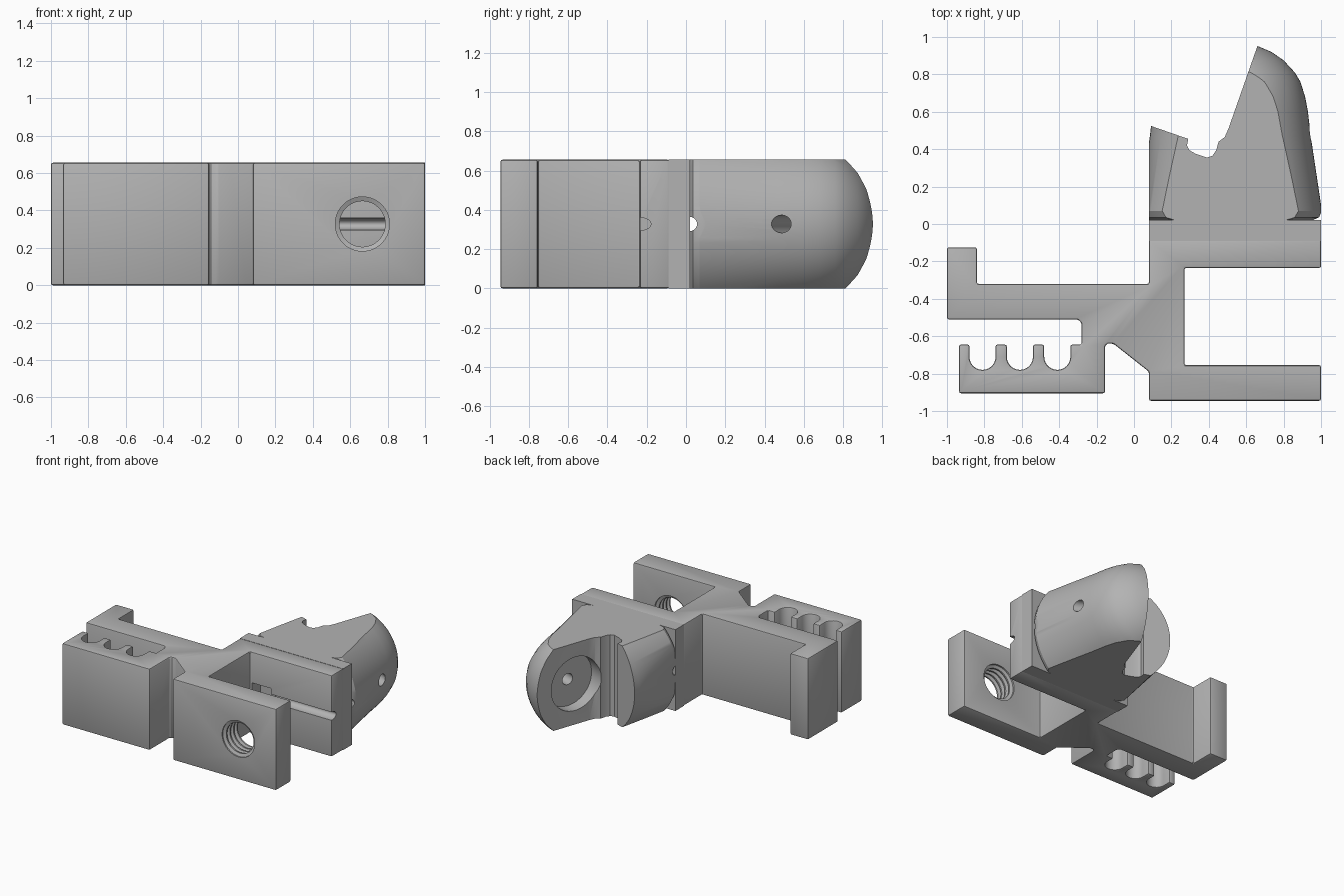
import bpy, bmesh, math
from mathutils import Vector, Matrix

cube = bpy.data.objects.get("Cube")
if cube:
    bpy.data.objects.remove(cube)

HEIGHT = 0.655
MID = HEIGHT / 2

grey = bpy.data.materials.new("plain grey")
grey.use_nodes = True
GREY = (0.45, 0.45, 0.45, 1)
grey.diffuse_color = GREY
grey.node_tree.nodes["Principled BSDF"].inputs["Base Color"].default_value = GREY


def finish(bm, name):
    bmesh.ops.recalc_face_normals(bm, faces=bm.faces)
    mesh = bpy.data.meshes.new(name)
    bm.to_mesh(mesh)
    bm.free()
    mesh.materials.append(grey)
    obj = bpy.data.objects.new(name, mesh)
    bpy.context.collection.objects.link(obj)
    return obj


def prism(name, points, low=0, high=HEIGHT):
    """Flat outline pushed up along z."""
    bm = bmesh.new()
    face = bm.faces.new([bm.verts.new((x, y, low)) for x, y in points])
    new = bmesh.ops.extrude_face_region(bm, geom=[face])["geom"]
    bmesh.ops.translate(bm, vec=(0, 0, high - low),
                        verts=[v for v in new if isinstance(v, bmesh.types.BMVert)])
    return finish(bm, name)


def lathe(name, profile, x, z, steps=96):
    """Profile of (radius, y) pairs turned around the y direction."""
    bm = bmesh.new()
    verts = [bm.verts.new((x + r, y, z)) for r, y in profile]
    edges = [bm.edges.new(pair) for pair in zip(verts, verts[1:])]
    bmesh.ops.spin(bm, geom=verts + edges, cent=(x, 0, z), axis=(0, 1, 0),
                   angle=math.tau, steps=steps)
    bmesh.ops.remove_doubles(bm, verts=bm.verts, dist=0.0001)
    return finish(bm, name)


def rod(name, centre, direction, radius, length):
    bm = bmesh.new()
    turn = Vector(direction).to_track_quat("Z", "Y").to_matrix().to_4x4()
    bmesh.ops.create_cone(bm, cap_ends=True, segments=48, radius1=radius, radius2=radius,
                          depth=length, matrix=Matrix.Translation(centre) @ turn)
    return finish(bm, name)


def activate(obj):
    bpy.ops.object.select_all(action="DESELECT")
    obj.select_set(True)
    bpy.context.view_layer.objects.active = obj


def combine(obj, cutter, operation="DIFFERENCE"):
    activate(obj)
    mod = obj.modifiers.new("cut", "BOOLEAN")
    mod.operation, mod.object, mod.solver = operation, cutter, "EXACT"
    bpy.ops.object.modifier_apply(modifier=mod.name)
    bpy.data.objects.remove(cutter)


def soften(obj, width):
    activate(obj)
    mod = obj.modifiers.new("round edges", "BEVEL")
    mod.width, mod.segments, mod.angle_limit = width, 2, math.radians(35)
    mod.use_clamp_overlap = False
    bpy.ops.object.modifier_apply(modifier=mod.name)


# Clamp body: hooked arm, toothed rack, neck and lower jaw in one outline
rack = []
for cx in (-0.41, -0.61, -0.81):
    rack.append((cx + 0.07, -0.645))
    for i in range(13):
        a = -math.pi * i / 12
        rack.append((cx + 0.07 * math.cos(a), -0.71 + 0.07 * math.sin(a)))
    rack.append((cx - 0.07, -0.645))
outline = [(0.08, -0.945), (1, -0.945), (1, -0.755), (0.27, -0.755), (0.27, -0.235),
           (1, -0.235), (1, -0.085), (0.08, -0.085), (0.08, -0.32), (-0.84, -0.32),
           (-0.84, -0.125), (-1, -0.125), (-1, -0.51), (-0.30, -0.51), (-0.28, -0.53),
           (-0.28, -0.645)]
outline += rack + [(-0.935, -0.645), (-0.935, -0.905), (-0.155, -0.905), (-0.155, -0.65),
                   (-0.14, -0.64), (-0.11, -0.64), (0.08, -0.79)]
body = prism("clamp_body", outline)
soften(body, 0.01)

# Threaded screw hole through the lower jaw
thread = [(0, -1), (0.145, -1), (0.145, -0.935)]
for i in range(4):
    y = -0.925 + i * 0.045
    thread += [(0.122, y), (0.122, y + 0.012), (0.145, y + 0.022), (0.145, y + 0.034)]
thread += [(0.145, -0.7), (0, -0.7)]
combine(body, lathe("thread_cutter", thread, 0.665, MID, 64))

# Rod groove and square pocket on the inner face of the upper jaw
groove = rod("groove_cutter", (0, 0, 0), (1, 0, 0), 0.033, 0.7)
groove.scale = (1, 1.8, 1)
groove.location = (0.75, -0.238, MID)
combine(body, groove)
combine(body, prism("pocket_cutter",
                    [(0.29, -0.3), (0.46, -0.3), (0.46, -0.13), (0.29, -0.13)],
                    MID - 0.08, MID + 0.08))

# Plain backing plate between jaw and head
plate = prism("backing_plate", [(0.08, -0.09), (1, -0.09), (1, 0.021), (0.08, 0.021)])

# Domed head, turned then trimmed flat with an open mouth
dome = [(0, 0.02), (0.44, 0.02), (0.475, 0.035), (0.49, 0.07), (0.43, 0.47), (0.415, 0.6),
        (0.40, 0.68), (0.375, 0.76), (0.345, 0.81), (0.285, 0.875), (0.22, 0.92),
        (0.145, 0.952), (0.07, 0.968), (0, 0.973)]
head = lathe("domed_head", dome, 0.515, MID)
mouth = [(0.08, 0.02), (1, 0.02), (1, 1), (0.677, 1), (0.505, 0.51), (0.485, 0.465),
         (0.452, 0.44), (0.44, 0.395), (0.42, 0.365), (0.39, 0.355), (0.33, 0.375),
         (0.295, 0.395), (0.283, 0.42), (0.29, 0.455), (0.08, 0.528)]
combine(head, prism("mouth_trim", mouth), "INTERSECT")

# Round recess in the mouth face, pin hole behind it, and a hinge groove at the base
inward = Vector((0.94, -0.34, 0))
seat = Vector((0.545, 0.63, MID))
combine(head, rod("recess_cutter", seat, inward, 0.215, 0.2))
combine(head, rod("pin_cutter", seat + inward * 0.3, inward, 0.045, 0.7))
combine(head, rod("hinge_cutter", (0.54, 0.02, MID), (1, 0, 0), 0.036, 1.2))

for part in (body, plate, head):
    activate(part)
    bpy.ops.object.shade_smooth_by_angle(angle=math.radians(30))
